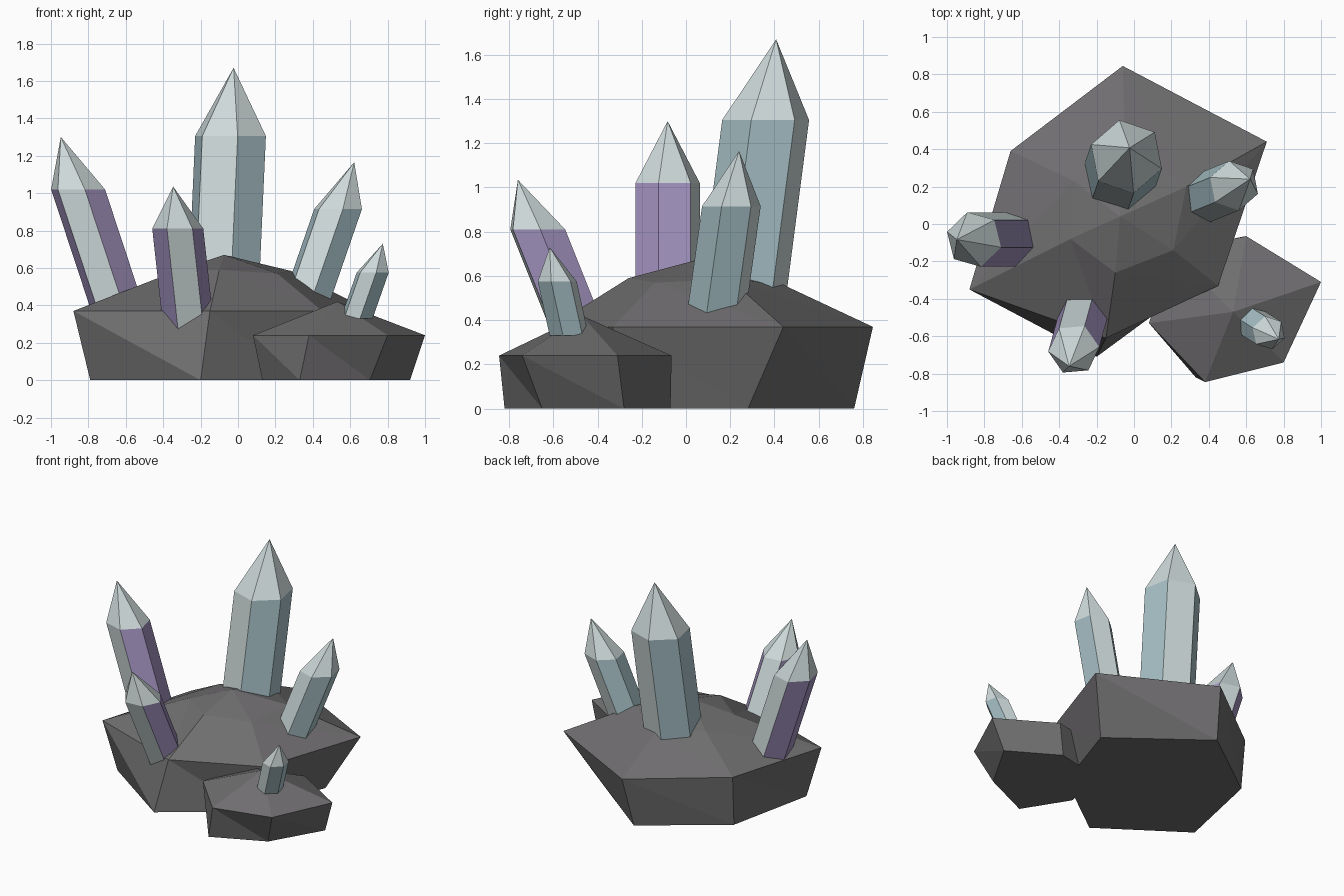
import bpy, bmesh, math

if "Cube" in bpy.data.objects:
    bpy.data.objects.remove(bpy.data.objects["Cube"])


def material(name, rgb):
    m = bpy.data.materials.new(name)
    m.diffuse_color = (*rgb, 1)
    m.use_nodes = True
    m.node_tree.nodes["Principled BSDF"].inputs["Base Color"].default_value = m.diffuse_color
    return m


STONE = material("stone", (0.16, 0.155, 0.16))
PALE = material("pale_crystal", (0.62, 0.70, 0.70))
TEAL = material("teal_crystal", (0.40, 0.55, 0.59))
PURPLE = material("purple_crystal", (0.36, 0.29, 0.52))


def finish(bm, name, mats):
    bmesh.ops.recalc_face_normals(bm, faces=bm.faces)
    me = bpy.data.meshes.new(name)
    bm.to_mesh(me)
    bm.free()
    for m in mats:
        me.materials.append(m)
    ob = bpy.data.objects.new(name, me)
    bpy.context.collection.objects.link(ob)
    return ob


def rock(name, rings, apex):
    """Closed faceted rock: stacked rings (bottom to top) capped by an apex."""
    bm = bmesh.new()
    loops = [[bm.verts.new(p) for p in ring] for ring in rings]
    n = len(loops[0])
    bm.faces.new(loops[0])
    for lo, hi in zip(loops, loops[1:]):
        for i in range(n):
            j = (i + 1) % n
            bm.faces.new((lo[i], lo[j], hi[i]))
            bm.faces.new((lo[j], hi[j], hi[i]))
    top = bm.verts.new(apex)
    for i in range(n):
        bm.faces.new((loops[-1][i], loops[-1][(i + 1) % n], top))
    finish(bm, name, [STONE])


def crystal(name, centre, r, phase, lean, base, shoulder, tip, tint):
    """Leaning hexagonal prism with a point; two opposite sides stay pale."""
    bm = bmesh.new()

    def spot(z, radius, deg):
        a = math.radians(deg)
        return bm.verts.new((centre[0] + lean[0] * (z - shoulder) + radius * math.cos(a),
                             centre[1] + lean[1] * (z - shoulder) + radius * math.sin(a), z))

    lo = [spot(base, r, phase + 60 * i) for i in range(6)]
    hi = [spot(shoulder, r, phase + 60 * i) for i in range(6)]
    point = spot(tip, 0, 0)
    bm.faces.new(lo)
    for i in range(6):
        j = (i + 1) % 6
        side = bm.faces.new((lo[i], lo[j], hi[j], hi[i]))
        side.material_index = 0 if i % 3 == 0 else 1
        bm.faces.new((hi[i], hi[j], point))
    finish(bm, name, [PALE, tint])


def level(z, pts):
    return [(x, y, z) for x, y in pts]


# Main rock: foot, wide rim, inner shoulder, peak
rock("main_rock", [
    level(0, [(-0.10, 0.76), (-0.65, 0.36), (-0.79, -0.30), (-0.20, -0.71), (0.33, -0.32), (0.53, 0.28)]),
    level(0.37, [(-0.06, 0.845), (-0.66, 0.39), (-0.88, -0.35), (-0.15, -0.61), (0.45, -0.33), (0.71, 0.44)]),
    [(-0.05, 0.44, 0.56), (-0.32, 0.23, 0.57), (-0.34, -0.08, 0.58),
     (-0.10, -0.26, 0.59), (0.21, -0.14, 0.57), (0.28, 0.20, 0.585)],
], (-0.075, 0.04, 0.67))

# Small rock at the front right
rock("small_rock", [
    level(0, [(0.57, -0.07), (0.20, -0.15), (0.13, -0.50), (0.33, -0.82), (0.705, -0.65), (0.92, -0.28)]),
    level(0.24, [(0.60, -0.065), (0.20, -0.15), (0.08, -0.53), (0.38, -0.845), (0.80, -0.74), (1.0, -0.31)]),
], (0.53, -0.47, 0.42))

# Crystals
crystal("tall_crystal", (-0.04, 0.36), 0.20, 41, (0.045, 0.13), 0.40, 1.305, 1.67, TEAL)
crystal("left_crystal", (-0.855, -0.083), 0.15, 44, (-0.33, 0), 0.28, 1.02, 1.30, PURPLE)
crystal("front_crystal", (-0.322, -0.67), 0.137, 65, (-0.11, -0.40), 0.26, 0.81, 1.035, PURPLE)
crystal("right_crystal", (0.535, 0.205), 0.135, 41, (0.345, 0.14), 0.38, 0.915, 1.165, TEAL)
crystal("small_crystal", (0.72, -0.582), 0.09, 42, (0.35, -0.22), 0.33, 0.575, 0.73, TEAL)
